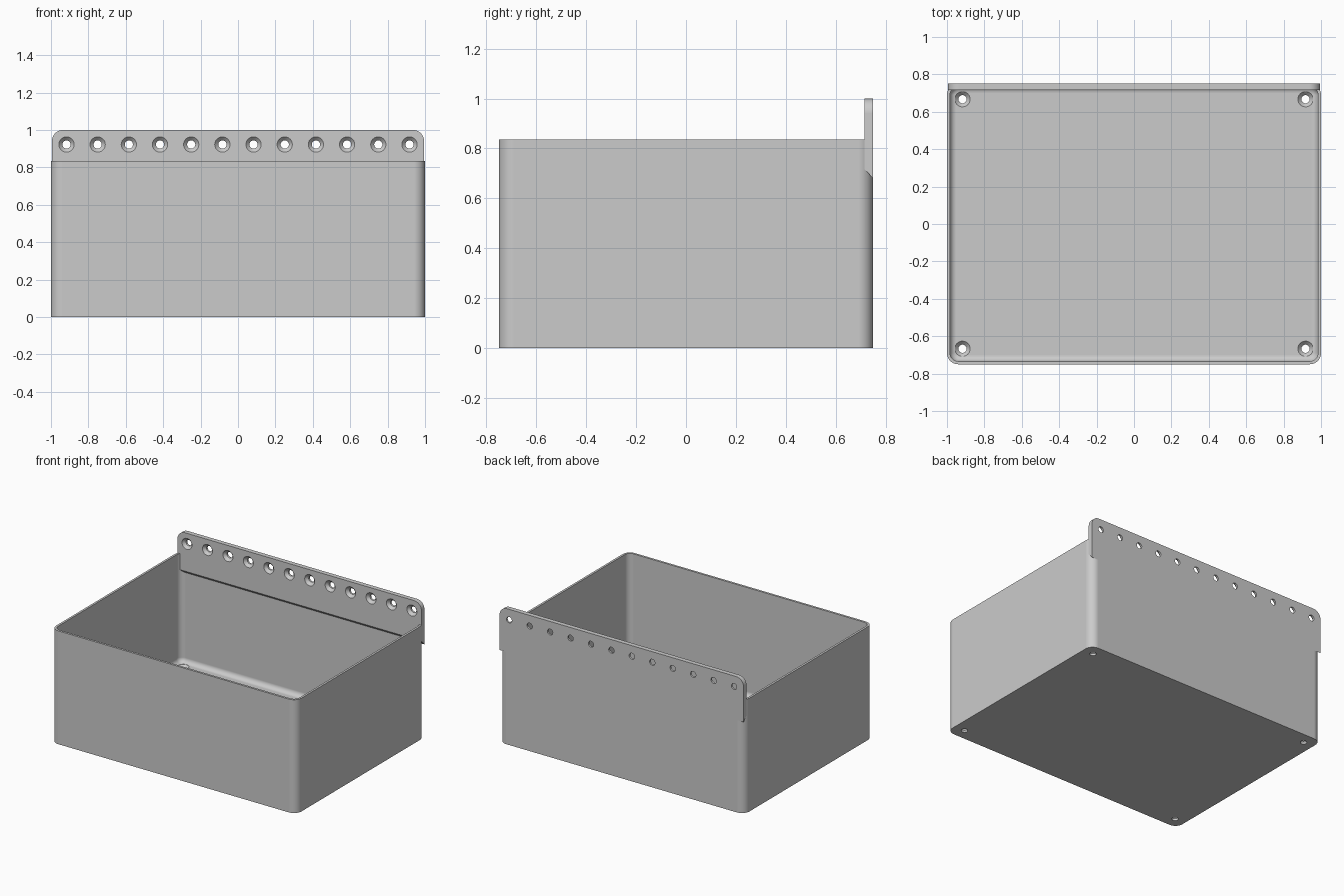
import bpy, bmesh
from math import pi, sin, cos, radians
from mathutils import Matrix, Vector

cube = bpy.data.objects.get("Cube")
if cube:
    bpy.data.objects.remove(cube, do_unlink=True)

W, D, H = 1.0, 0.75, 0.835          # half width, half depth, wall height
WALL, FLOOR, CORNER, FILLET = 0.016, 0.035, 0.06, 0.035

grey = bpy.data.materials.new("plain grey")
grey.use_nodes = True
grey.diffuse_color = (0.6, 0.6, 0.6, 1)
grey.node_tree.nodes["Principled BSDF"].inputs["Base Color"].default_value = (0.6, 0.6, 0.6, 1)


def make_object(name, bm):
    bmesh.ops.recalc_face_normals(bm, faces=bm.faces)
    mesh = bpy.data.meshes.new(name)
    bm.to_mesh(mesh)
    bm.free()
    mesh.materials.append(grey)
    ob = bpy.data.objects.new(name, mesh)
    bpy.context.collection.objects.link(ob)
    return ob


def rounded_ring(bm, inset, z, steps=8):
    """Loop of vertices around a rounded rectangle, inset from the outer wall."""
    r = CORNER - inset
    ring = []
    for k, (sx, sy) in enumerate([(1, 1), (-1, 1), (-1, -1), (1, -1)]):
        for i in range(steps + 1):
            a = (k + i / steps) * pi / 2
            ring.append(bm.verts.new((sx * (W - CORNER) + r * cos(a),
                                      sy * (D - CORNER) + r * sin(a), z)))
    return ring


def combine(target, other, operation):
    mod = target.modifiers.new(operation.lower(), 'BOOLEAN')
    mod.object, mod.operation, mod.solver = other, operation, 'EXACT'
    bpy.context.view_layer.objects.active = target
    bpy.ops.object.modifier_apply(modifier=mod.name)
    bpy.data.objects.remove(other, do_unlink=True)


# Open tray: outer wall, rim, inner wall, filleted floor
bm = bmesh.new()
levels = [(0, 0), (0, H), (WALL, H)]
for i in range(7):
    a = i / 6 * pi / 2
    levels.append((WALL + FILLET * (1 - cos(a)), FLOOR + FILLET * (1 - sin(a))))
rings = [rounded_ring(bm, inset, z) for inset, z in levels]
for lower, upper in zip(rings, rings[1:]):
    for i in range(len(lower)):
        j = (i + 1) % len(lower)
        bm.faces.new((lower[i], lower[j], upper[j], upper[i]))
bm.faces.new(rings[0])
bm.faces.new(rings[-1])
storage_bin = make_object("storage_bin", bm)

# Mounting rail along the back, with a sloped underside and rounded top corners
bm = bmesh.new()
section = [(D - 0.034, 1.0), (D, 1.0), (D, 0.68), (D - 0.034, 0.717)]
face = bm.faces.new([bm.verts.new((-0.995, y, z)) for y, z in section])
ext = bmesh.ops.extrude_face_region(bm, geom=[face])
bmesh.ops.translate(bm, vec=(1.99, 0, 0),
                    verts=[v for v in ext["geom"] if isinstance(v, bmesh.types.BMVert)])
top_ends = [e for e in bm.edges if all(v.co.z > 0.99 for v in e.verts)
            and abs(e.verts[0].co.x - e.verts[1].co.x) < 0.01]
bmesh.ops.bevel(bm, geom=top_ends, offset=0.06, segments=8, profile=0.5, affect='EDGES')
combine(storage_bin, make_object("mounting_rail", bm), 'UNION')

# Countersunk screw holes: twelve through the rail, four through the floor
bm = bmesh.new()


def screw_hole(location, rotation):
    """Revolved cutter whose wide end lies at location and points along local +z."""
    place = Matrix.Translation(location) @ rotation
    outline = [(0.041, 0.02), (0.041, 0), (0.022, -0.02), (0.022, -0.06)]
    loops = [[bm.verts.new(place @ Vector((r * cos(i * pi / 12), r * sin(i * pi / 12), z)))
              for i in range(24)] for r, z in outline]
    for a, b in zip(loops, loops[1:]):
        for i in range(24):
            bm.faces.new((a[i], a[i - 1], b[i - 1], b[i]))
    bm.faces.new(loops[0])
    bm.faces.new(loops[-1])


for i in range(12):
    screw_hole((-0.917 + i * 0.1667, D - 0.034, 0.922), Matrix.Rotation(radians(90), 4, 'X'))
for x in (-0.917, 0.917):
    for y in (-0.667, 0.667):
        screw_hole((x, y, FLOOR), Matrix.Identity(4))
combine(storage_bin, make_object("hole_cutters", bm), 'DIFFERENCE')

# Smooth rounded corners, crisp edges
bpy.ops.object.select_all(action='DESELECT')
storage_bin.select_set(True)
bpy.context.view_layer.objects.active = storage_bin
bpy.ops.object.shade_smooth_by_angle(angle=radians(30))
weighted = storage_bin.modifiers.new("even shading", 'WEIGHTED_NORMAL')
weighted.keep_sharp = True
